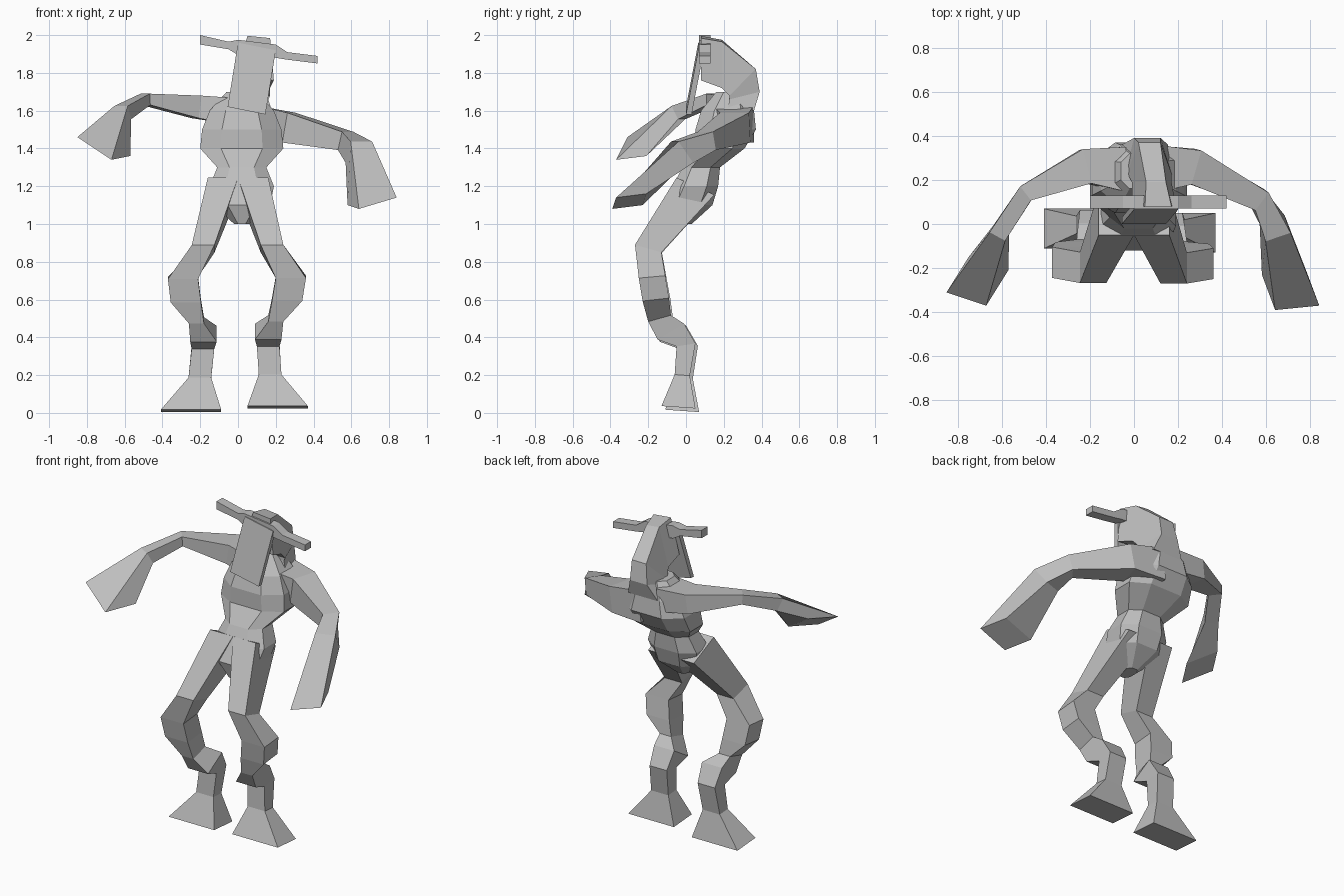
import bpy
import bmesh
from mathutils import Vector

cube = bpy.data.objects.get("Cube")
if cube:
    bpy.data.objects.remove(cube, do_unlink=True)

grey = bpy.data.materials.new("clay_grey")
grey.use_nodes = True
colour = (.52, .52, .52, 1)
grey.diffuse_color = colour
grey.node_tree.nodes["Principled BSDF"].inputs["Base Color"].default_value = colour

UP = Vector((0, 0, 1))
SQUARE = [(-1, -1), (1, -1), (1, 1), (-1, 1)]
OCTAGON = [(u * s, v * t) for u, v, s, t in (
    (-1, -1, .5, 1), (1, -1, .5, 1), (1, -1, 1, .5), (1, 1, 1, .5),
    (1, 1, .5, 1), (-1, 1, .5, 1), (-1, 1, 1, .5), (-1, -1, 1, .5))]


def ring(center, across, along, taper=1, outline=SQUARE):
    """Cross-section spanned by two half-axes; taper narrows its far side."""
    center, across, along = Vector(center), Vector(across), Vector(along)
    return [center + across * u * (taper if v > 0 else 1) + along * v
            for u, v in outline]


def directions(path):
    """Direction of travel at every point of a path."""
    points = [Vector(p) for p in path]
    last = len(points) - 1
    return [points[min(i + 1, last)] - points[max(i - 1, 0)]
            for i in range(len(points))]


def loft(name, rings):
    """Skin a row of cross-sections into a closed, flat-shaded part."""
    bm = bmesh.new()
    loops = [[bm.verts.new(point) for point in points] for points in rings]
    count = len(loops[0])
    for near, far in zip(loops, loops[1:]):
        for i in range(count):
            j = (i + 1) % count
            bm.faces.new((near[i], near[j], far[j], far[i]))
    bm.faces.new(loops[0])
    bm.faces.new(loops[-1])
    bmesh.ops.recalc_face_normals(bm, faces=bm.faces[:])
    mesh = bpy.data.meshes.new(name)
    bm.to_mesh(mesh)
    bm.free()
    mesh.materials.append(grey)
    part = bpy.data.objects.new(name, mesh)
    bpy.context.collection.objects.link(part)


# Torso at even heights: half width, middle y, half depth
torso_levels = [
    (.04, -.03, .06), (.15, .01, .13), (.17, .05, .12), (.13, .08, .1),
    (.22, .18, .13), (.21, .21, .16), (.17, .22, .14), (.08, .24, .08),
]
loft("torso", [
    ring((.02, y, 1 + level / 10), (width, 0, 0), (0, depth, 0), outline=OCTAGON)
    for level, (width, y, depth) in enumerate(torso_levels)])

# Leg stations from hip to sole: centre, half width, half depth
leg_stations = [
    ((.08, .05, 1.2), .08, .1),
    ((.18, -.2, .87), .06, .07),
    ((.28, -.18, .72), .08, .07),
    ((.26, -.16, .6), .08, .07),
    ((.2, -.14, .5), .04, .06),
    ((.16, -.08, .43), .07, .07),
    ((.16, 0, .36), .06, .05),
    ((.17, -.02, .2), .06, .04),
    ((.21, -.04, .03), .16, .09),
]


def leg(name, side, splay, drop):
    """Lower stations move outward by splay and down by drop."""
    travel = directions([center for center, width, depth in leg_stations])
    rings = []
    for ((x, y, z), width, depth), way in zip(leg_stations, travel):
        lean = depth * way.y / way.z * .6
        low = max(0, 1 - z)
        center = (side * (x + splay * low), y + splay * low / 2, z - drop * low)
        rings.append(ring(center, (width, 0, 0), (0, depth, -lean)))
    loft(name, rings)


leg("left_leg", 1, 0, 0)
leg("right_leg", -1, .04, .02)


def arm(name, stations, hand):
    """Boxy arm with sections square to its path, ending in a flat hand."""
    path = [center for center, width, height in stations] + [hand[0]]
    rings = []
    for (center, width, height), way in zip(stations, directions(path)):
        across = UP.cross(way).normalized()
        upward = way.cross(across).normalized()
        rings.append(ring(center, across * width, upward * height))
    loft(name, rings + [ring(*hand)])


# Left arm hangs low, right arm is raised with a drooping hand
arm("left_arm",
    [((.08, .25, 1.53), .11, .1), ((.27, .26, 1.51), .08, .08),
     ((.57, .11, 1.44), .05, .05), ((.64, -.02, 1.38), .06, .07)],
    ((.71, -.3, 1.12), (.1, .01, .03), (.03, -.08, -.01)))
arm("right_arm",
    [((-.05, .25, 1.6), .1, .07), ((-.22, .26, 1.62), .08, .06),
     ((-.49, .14, 1.66), .04, .03), ((-.61, -.04, 1.59), .04, .04)],
    ((-.71, -.26, 1.41), (.09, -.03, -.06), (-.05, -.08, -.01)))

# Head and neck in one bent block
loft("head", [
    ring((.1, .08, 1.88), (.1, 0, -.01), (.01, 0, .11), .6),
    ring((.09, .19, 1.85), (.09, 0, -.01), (.01, 0, .12), .5),
    ring((.07, .3, 1.75), (.1, 0, 0), (0, .07, .07), .5),
    ring((.06, .31, 1.68), (.1, 0, 0), (0, .08, .02), .6),
    ring((.05, .29, 1.6), (.13, 0, 0), (0, .07, 0), .8),
])

# Long face plate hanging in front of the neck
loft("face_plate", [
    ring(center, (.1, 0, -.02), (0, .015, 0))
    for center in ((.1, .08, 1.94), (.045, .015, 1.6))])

# Crossbar of horns, thicker where it crosses the head
loft("horns", [
    ring((x, .1, z), (0, .03, 0), (0, 0, thickness))
    for x, z, thickness in ((-.2, 1.975, .025), (-.05, 1.945, .02), (0, 1.935, .04),
                            (.2, 1.915, .035), (.26, 1.89, .02), (.42, 1.87, .02))])
